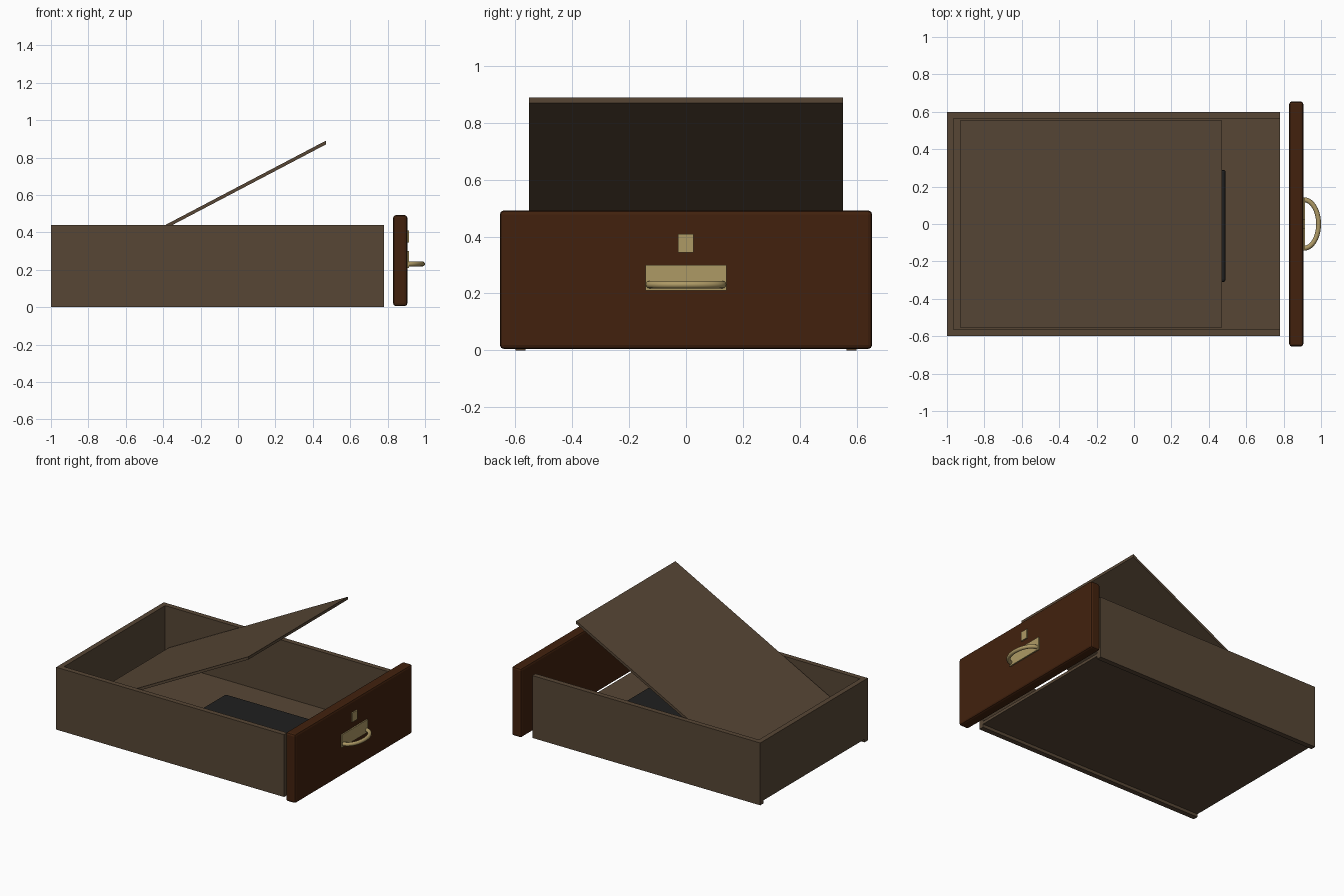
import bpy, bmesh, math

if "Cube" in bpy.data.objects:
    bpy.data.objects.remove(bpy.data.objects["Cube"])


def material(name, rgb):
    m = bpy.data.materials.new(name)
    m.diffuse_color = (*rgb, 1)
    m.use_nodes = True
    m.node_tree.nodes["Principled BSDF"].inputs["Base Color"].default_value = m.diffuse_color
    return m


BROWN = material("dull brown wood", (0.095, 0.062, 0.036))
RED = material("red brown wood", (0.054, 0.0155, 0.0042))
BRASS = material("brass", (0.42, 0.32, 0.13))
BLACK = material("black cover", (0.014, 0.014, 0.014))


def finish(name, bm, mat):
    bmesh.ops.recalc_face_normals(bm, faces=bm.faces)
    mesh = bpy.data.meshes.new(name)
    bm.to_mesh(mesh)
    bm.free()
    mesh.materials.append(mat)
    ob = bpy.data.objects.new(name, mesh)
    bpy.context.collection.objects.link(ob)
    return ob


def box(name, x, y, z, mat, bevel=0, segments=1):
    bm = bmesh.new()
    bmesh.ops.create_cube(bm, size=1)
    for v in bm.verts:
        v.co = [r[0] + (c + 0.5) * (r[1] - r[0]) for c, r in zip(v.co, (x, y, z))]
    if bevel:
        bmesh.ops.bevel(bm, geom=bm.edges[:], offset=bevel, segments=segments,
                        affect='EDGES', profile=0.5)
    return finish(name, bm, mat)


# Open-fronted drawer box: the sides reach below the floor
T = 0.036
for side, name in ((-1, "left_wall"), (1, "right_wall")):
    box(name, (-1, 0.78), sorted((side * 0.6, side * (0.6 - T))), (0, 0.44), BROWN)
box("back_wall", (-1, -1 + T), (-0.6 + T, 0.6 - T), (0.022, 0.44), BROWN)
box("drawer_floor", (-1 + T, 0.78), (-0.6 + T, 0.6 - T), (0.022, 0.042), BROWN)

# False bottom, lifted at the front
bm = bmesh.new()
profile = [(-0.93, 0.135), (0.47, 0.87), (0.47, 0.89), (-0.93, 0.155)]
face = bm.faces.new([bm.verts.new((x, -0.553, z)) for x, z in profile])
ext = bmesh.ops.extrude_face_region(bm, geom=[face])
for v in ext["geom"]:
    if isinstance(v, bmesh.types.BMVert):
        v.co.y = 0.553
finish("lifted_panel", bm, BROWN)

# Notebook lying on the floor
box("notebook", (-0.30, 0.49), (-0.31, 0.29), (0.043, 0.10), BLACK, 0.012, 2)

# Drawer front with softened edges
box("drawer_front", (0.83, 0.905), (-0.655, 0.655), (0.005, 0.492), RED, 0.014, 2)

# Brass plates
box("handle_plate", (0.90, 0.914), (-0.143, 0.143), (0.21, 0.30), BRASS)
box("lock_plate", (0.90, 0.914), (-0.028, 0.027), (0.345, 0.41), BRASS)

# Curved pull: a tube swept along a half ellipse
bm = bmesh.new()
R, N, S = 0.013, 20, 12
rings = []
for i in range(N + 1):
    a = math.pi * i / N
    cx, cy = 0.908 + 0.079 * math.sin(a), 0.13 * math.cos(a)
    nx, ny = math.sin(a) * 0.13, math.cos(a) * 0.079
    d = math.hypot(nx, ny)
    rings.append([bm.verts.new((cx + R * math.cos(t) * nx / d, cy + R * math.cos(t) * ny / d,
                                0.231 + R * math.sin(t)))
                  for t in (2 * math.pi * k / S for k in range(S))])
for r0, r1 in zip(rings, rings[1:]):
    for k in range(S):
        bm.faces.new((r0[k], r0[(k + 1) % S], r1[(k + 1) % S], r1[k]))
bm.faces.new(rings[0])
bm.faces.new(rings[-1])
pull = finish("pull_handle", bm, BRASS)
bpy.context.view_layer.objects.active = pull
pull.select_set(True)
bpy.ops.object.shade_smooth_by_angle(angle=math.radians(40))
